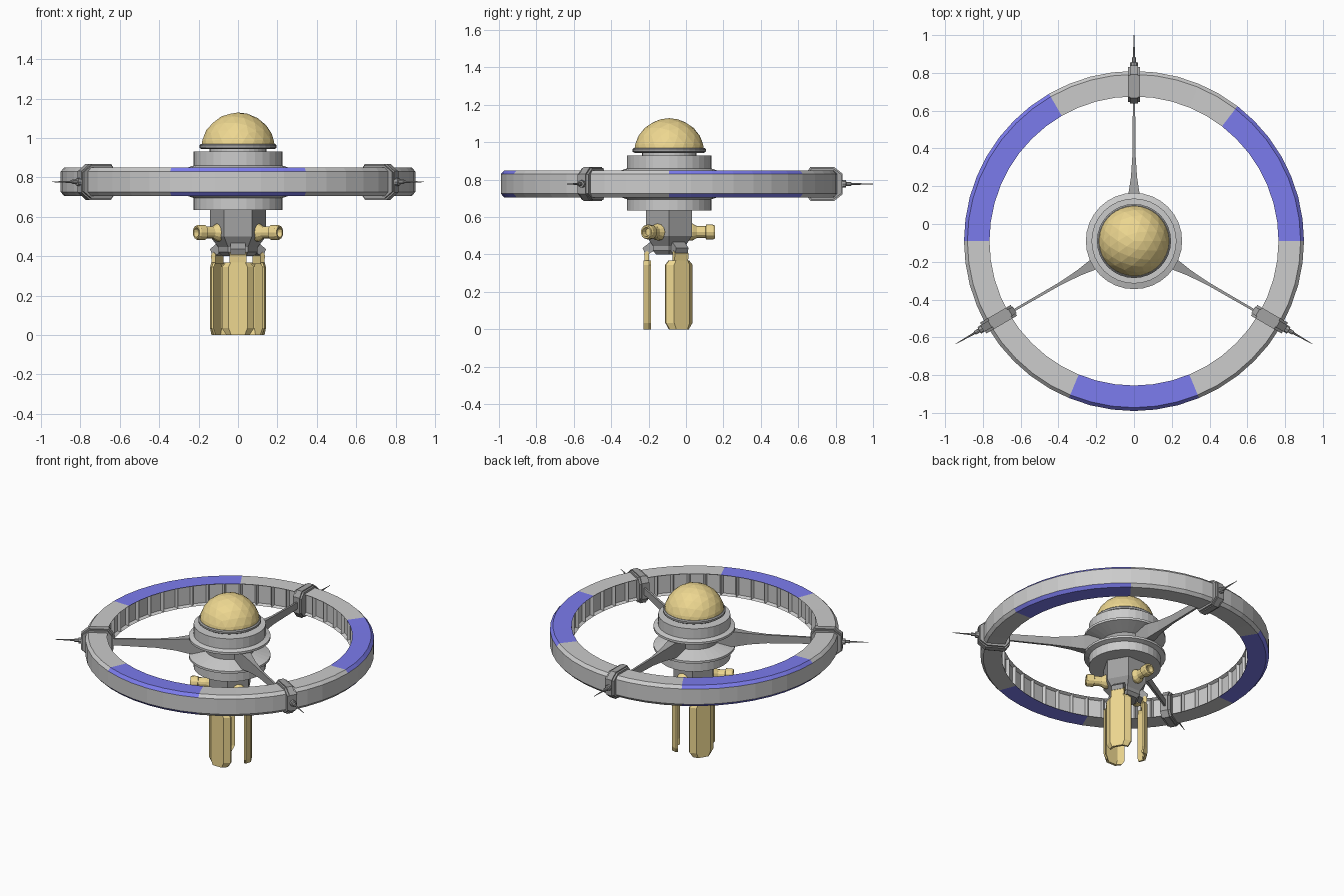
import bpy, bmesh
from math import cos, sin, pi, radians, atan2, degrees
from mathutils import Vector

if "Cube" in bpy.data.objects:
    bpy.data.objects.remove(bpy.data.objects["Cube"])

AXIS = Vector((0, -0.09, 0))   # the station's vertical axis
MID = 0.777                    # height of the ring's middle


def material(name, rgb):
    m = bpy.data.materials.new(name)
    m.diffuse_color = (*rgb, 1)
    m.use_nodes = True
    m.node_tree.nodes["Principled BSDF"].inputs["Base Color"].default_value = m.diffuse_color
    return m


GOLD = material("gold", (0.85, 0.68, 0.28))
BLUE = material("blue", (0.20, 0.20, 0.85))
DARK = material("dark_grey", (0.36, 0.36, 0.36))
LIGHT = material("light_grey", (0.75, 0.75, 0.75))


def finish(name, bm, mats, angle=0):
    me = bpy.data.meshes.new(name)
    bm.to_mesh(me)
    bm.free()
    for m in mats:
        me.materials.append(m)
    ob = bpy.data.objects.new(name, me)
    ob.location = AXIS
    ob.rotation_euler.z = radians(angle)
    bpy.context.collection.objects.link(ob)
    return ob


def skin(sections, closed=False):
    """Join equal-length outlines into one solid; closed makes a loop."""
    bm = bmesh.new()
    rows = [[bm.verts.new(p) for p in s] for s in sections]
    n = len(rows[0])
    pairs = list(zip(rows, rows[1:]))
    if closed:
        pairs.append((rows[-1], rows[0]))
    else:
        bm.faces.new(rows[0])
        bm.faces.new(rows[-1])
    for a, b in pairs:
        for i in range(n):
            j = (i + 1) % n
            bm.faces.new((a[i], a[j], b[j], b[i]))
    bmesh.ops.recalc_face_normals(bm, faces=bm.faces)
    bm.normal_update()
    return bm


def loft(name, sections, mat, angle=0):
    return finish(name, skin(sections), [mat], angle)


def upright(profile, n):
    """Circles stacked in z from (radius, z) pairs."""
    return [[(r * cos(2 * pi * i / n), r * sin(2 * pi * i / n), z)
             for i in range(n)] for r, z in profile]


def radial(profile, n, z):
    """Circles strung outward along x from (x, radius) pairs."""
    return [[(x, r * cos(2 * pi * i / n), z + r * sin(2 * pi * i / n))
             for i in range(n)] for x, r in profile]


def slab(outline, half):
    """An x-z outline given width in y."""
    return [[(x, y, z) for x, z in outline] for y in (-half, half)]


# Ring: chamfered section, blue bands above and below, recessed inner windows
section = [(0.765, 0.707), (0.765, 0.848), (0.882, 0.85), (0.90, 0.83),
           (0.90, 0.725), (0.882, 0.705)]
N = 48
bm = skin([[(r * cos(2 * pi * k / N), r * sin(2 * pi * k / N), z)
            for r, z in section] for k in range(N)], closed=True)
inner = []
for f in bm.faces:
    c = f.calc_center_median()
    a = degrees(atan2(c.y, c.x)) % 360
    if abs(f.normal.z) > 0.3:
        if a < 52.5 or 120 < a < 180 or 247.5 < a < 292.5:
            f.material_index = 1
    elif f.normal.dot(Vector((c.x, c.y, 0))) < 0:
        inner.append(f)
bmesh.ops.inset_individual(bm, faces=inner, thickness=0.014, depth=-0.02)
finish("ring", bm, [LIGHT, BLUE])

# Hub: two flared drums joined by a narrow waist
loft("hub_upper_drum", upright([(0.14, 0.80), (0.255, 0.835), (0.255, 0.85),
                                (0.225, 0.86), (0.225, 0.93)], 32), LIGHT)
loft("hub_lower_drum", upright([(0.225, 0.635), (0.225, 0.695), (0.255, 0.705),
                                (0.255, 0.72), (0.14, 0.755)], 32), LIGHT)
loft("hub_waist", upright([(0.15, 0.745), (0.15, 0.81)], 32), DARK)
loft("dome_neck", upright([(0.145, 0.925), (0.145, 0.95)], 32), LIGHT)
loft("dome_collar", upright([(0.185, 0.943), (0.196, 0.95), (0.196, 0.963),
                             (0.188, 0.97)], 32), DARK)

# Faceted dome: the top of an icosphere
bm = bmesh.new()
bmesh.ops.create_icosphere(bm, subdivisions=3, radius=0.19)
bmesh.ops.translate(bm, verts=bm.verts, vec=(0, 0, 0.939))
cut = bmesh.ops.bisect_plane(bm, geom=bm.verts[:] + bm.edges[:] + bm.faces[:],
                             plane_co=(0, 0, 0.96), plane_no=(0, 0, 1),
                             clear_inner=True)
bmesh.ops.holes_fill(bm, edges=[e for e in bm.edges if e.is_boundary])
finish("dome", bm, [GOLD])

# Six-sided lower body
loft("lower_body", upright([(0.142, 0.64), (0.142, 0.50), (0.10, 0.445),
                            (0.10, 0.42), (0.08, 0.40)], 6), DARK)

# Spokes, ring clamps, antennas and thrusters
for angle, tag in ((90, "back"), (210, "left"), (330, "right")):
    spoke = [(0.13, 0.036, 0.058), (0.26, 0.028, 0.05), (0.34, 0.016, 0.038),
             (0.46, 0.008, 0.028), (0.75, 0.006, 0.022)]
    loft("spoke_" + tag,
         [[(x, -w, MID - h), (x, w, MID - h), (x, w, MID + h), (x, -w, MID + h)]
          for x, w, h in spoke], DARK, angle)
    half = [(0.735, 0.05), (0.762, 0.085), (0.875, 0.085), (0.922, 0.05)]
    outline = ([(x, MID + h) for x, h in half]
               + [(x, MID - h) for x, h in reversed(half)])
    loft("ring_clamp_" + tag, slab(outline, 0.033), DARK, angle)
    band = [(x + (0.006 if x > 0.8 else -0.006), MID + (z - MID) * 1.08)
            for x, z in outline]
    loft("clamp_band_" + tag, slab(band, 0.02), DARK, angle)
    loft("antenna_" + tag,
         radial([(0.915, 0.02), (0.945, 0.02), (0.947, 0.011), (0.972, 0.011),
                 (0.974, 0.006), (1.09, 0.0015)], 8, MID), DARK, angle)
    loft("thruster_" + tag,
         radial([(0.09, 0.045), (0.125, 0.045), (0.15, 0.031), (0.195, 0.031),
                 (0.197, 0.039), (0.235, 0.039), (0.245, 0.034),
                 (0.245, 0.025), (0.215, 0.02)], 12, 0.52), GOLD, angle)

# Hanging panels with their hinges and struts
fold = [(0.136, -0.048), (0.136, 0.048), (0.108, 0.082), (0.096, 0.080),
        (0.120, 0.042), (0.120, -0.042), (0.096, -0.080), (0.108, -0.082)]
for angle, tag in ((30, "right"), (150, "left"), (270, "front")):
    levels = [(0.0, 0.72), (0.035, 1), (0.345, 1), (0.368, 0.75)]
    loft("panel_" + tag, [[(x, y * s, z) for x, y in fold] for z, s in levels],
         GOLD, angle)
    loft("panel_hinge_" + tag,
         slab([(0.108, 0.36), (0.130, 0.36), (0.134, 0.405), (0.120, 0.42),
               (0.108, 0.41)], 0.042), GOLD, angle)
    loft("panel_strut_" + tag,
         slab([(0.05, 0.46), (0.09, 0.475), (0.142, 0.435), (0.125, 0.395),
               (0.07, 0.425)], 0.038), DARK, angle)
